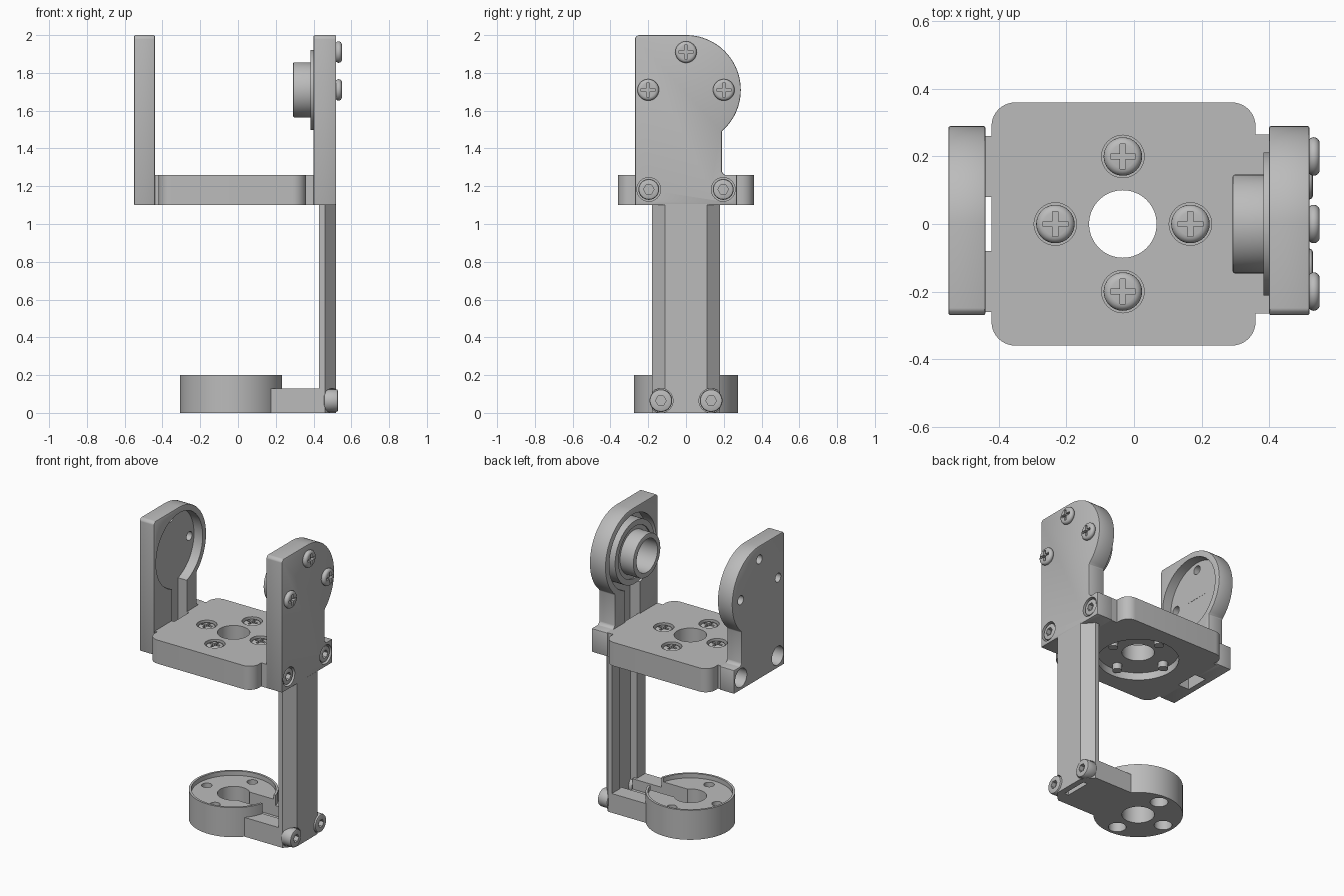
import bpy
import bmesh
from math import cos, sin, pi, radians

cube = bpy.data.objects.get("Cube")
if cube:
    bpy.data.objects.remove(cube, do_unlink=True)

grey = bpy.data.materials.new("plain grey")
grey.use_nodes = True
COL = (0.5, 0.5, 0.5, 1)
grey.diffuse_color = COL
grey.node_tree.nodes["Principled BSDF"].inputs["Base Color"].default_value = COL

CX = -0.033            # shared axis of platform and base ring
MZ = 1.71              # height of the pivot axis
PIVOT_HOLES = [(-0.2, MZ), (0.2, MZ), (0, MZ + 0.2)]
PLATE_SCREWS = [(CX + 0.2, 0), (CX - 0.2, 0), (CX, 0.2), (CX, -0.2)]


# ---- outlines ----
def arc(u, v, r, a0, a1, n):
    return [(u + r * cos(radians(a0 + (a1 - a0) * i / n)),
             v + r * sin(radians(a0 + (a1 - a0) * i / n))) for i in range(n + 1)]


def circle(u, v, r, n=64):
    return arc(u, v, r, 0, 360, n)[:-1]


def rect(u0, u1, v0, v1):
    return [(u0, v0), (u1, v0), (u1, v1), (u0, v1)]


def round_rect(u0, u1, v0, v1, r):
    return (arc(u1 - r, v1 - r, r, 0, 90, 10) + arc(u0 + r, v1 - r, r, 90, 180, 10)
            + arc(u0 + r, v0 + r, r, 180, 270, 10) + arc(u1 - r, v0 + r, r, 270, 360, 10))


def cross(u, v, w, l):
    quarter = [(w, w), (w, l), (-w, l)]
    pts = []
    for k in range(4):
        c, s = round(cos(k * pi / 2)), round(sin(k * pi / 2))
        pts += [(u + c * a - s * b, v + s * a + c * b) for a, b in quarter]
    return pts


# ---- solids ----
def prism(name, pts, axis, a, b):
    """Extrude an outline (yz for axis X, xy for axis Z) from a to b."""
    bm = bmesh.new()
    verts = [bm.verts.new((a, u, v) if axis == "X" else (u, v, a)) for u, v in pts]
    face = bm.faces.new(verts)
    top = bmesh.ops.extrude_face_region(bm, geom=[face])["geom"]
    move = (b - a, 0, 0) if axis == "X" else (0, 0, b - a)
    bmesh.ops.translate(bm, vec=move, verts=[g for g in top if isinstance(g, bmesh.types.BMVert)])
    bmesh.ops.recalc_face_normals(bm, faces=bm.faces)
    me = bpy.data.meshes.new(name)
    bm.to_mesh(me)
    bm.free()
    me.materials.append(grey)
    ob = bpy.data.objects.new(name, me)
    bpy.context.collection.objects.link(ob)
    return ob


def apply_mods(ob):
    bpy.context.view_layer.update()
    dg = bpy.context.evaluated_depsgraph_get()
    me = bpy.data.meshes.new_from_object(ob.evaluated_get(dg))
    ob.modifiers.clear()
    ob.data = me


def bevel(ob, width, segments=2):
    m = ob.modifiers.new("bevel", "BEVEL")
    m.width, m.segments, m.limit_method = width, segments, "ANGLE"
    apply_mods(ob)


def cut(ob, *shapes):
    """Subtract prisms, each given as (outline, axis, a, b)."""
    for shape in shapes:
        tool = prism("cutter", *shape)
        tool.hide_render = True
        m = ob.modifiers.new("cut", "BOOLEAN")
        m.operation, m.solver, m.object = "DIFFERENCE", "EXACT", tool
        apply_mods(ob)
        bpy.data.objects.remove(tool, do_unlink=True)


def pan_screw(name, u, v, axis, a, b, r=0.057):
    head = prism(name, circle(u, v, r, 32), axis, a, b)
    bevel(head, 0.022, 4)
    cut(head, (cross(u, v, 0.008, 0.037), axis, b - 0.022, b + 0.02))


def socket_screw(name, u, v, a, b, r=0.055):
    head = prism(name, circle(u, v, r, 32), "X", a, b)
    bevel(head, 0.01)
    cut(head, (circle(u, v, 0.028, 6), "X", b - 0.03, b + 0.02))


# ---- side arms: rounded uprights with a pivot recess and cable channel ----
ARM = ([(-0.27, 1.1), (0.27, 1.1), (0.27, 1.26), (0.205, 1.26), (0.19, 1.275)]
       + arc(0, MZ, 0.29, -49, 90, 40) + [(-0.255, 2.0), (-0.27, 1.985)])


def side_arm(name, outer, inner):
    s = 1 if outer > inner else -1
    arm = prism(name, ARM, "X", inner, outer)
    bevel(arm, 0.006)
    floor = outer - s * 0.045
    cut(arm, (circle(0, MZ, 0.25), "X", inner - s * 0.05, floor),
        (rect(-0.08, 0.08, 1.05, MZ), "X", inner - s * 0.06, floor + s * 0.001))
    return arm


right_arm = side_arm("bearing_arm", 0.52, 0.40)
left_arm = side_arm("open_arm", -0.55, -0.44)
cut(left_arm, *[(circle(y, z, 0.03, 24), "X", -0.6, -0.4) for y, z in PIVOT_HOLES])
for y in (-0.197, 0.197):
    bore = circle(y, 1.183, 0.063, 32)
    cut(left_arm, (bore, "X", -0.6, -0.47))
    cut(right_arm, (bore, "X", 0.47, 0.6))
    socket_screw("arm_socket_screw", y, 1.183, 0.465, 0.515)
for y, z in PIVOT_HOLES:
    pan_screw("arm_pan_screw", y, z, "X", 0.515, 0.55)

# ---- bearing in the right arm ----
flange = prism("bearing_flange", circle(0, MZ, 0.212), "X", 0.383, 0.48)
cut(flange, (circle(0, MZ, 0.112), "X", 0.3, 0.46),
    (circle(0, MZ, 0.175), "X", 0.3, 0.392))
collar = prism("bearing_collar", circle(0, MZ, 0.146), "X", 0.292, 0.47)
bevel(collar, 0.006)
cut(collar, (circle(0, MZ, 0.112), "X", 0.2, 0.46))

# ---- platform ----
plate = prism("platform", round_rect(-0.422, 0.36, -0.36, 0.36, 0.07), "Z", 1.1, 1.26)
cut(plate, (circle(CX, 0, 0.25), "Z", 1.0, 1.15), (circle(CX, 0, 0.1), "Z", 1.05, 1.4),
    *[(circle(x, y, 0.063, 32), "Z", 1.215, 1.4) for x, y in PLATE_SCREWS])
for x, y in PLATE_SCREWS:
    pan_screw("platform_screw", x, y, "Z", 1.21, 1.255)
    prism("platform_screw_shank", circle(x, y, 0.03, 24), "Z", 1.11, 1.18)
prism("right_neck", rect(0.34, 0.41, -0.265, 0.265), "Z", 1.1, 1.26)
for side in (-1, 1):
    y0, y1 = sorted((side * 0.08, side * 0.26))
    prism("left_neck", rect(-0.45, -0.41, y0, y1), "Z", 1.1, 1.26)

# ---- leg: chamfered channel section ----
half = [(0.52, 0.11), (0.46, 0.18), (0.43, 0.18), (0.43, 0.09), (0.48, 0.09)]
leg = prism("leg", half + [(x, -y) for x, y in reversed(half)], "Z", 0, 1.105)
for y in (-0.133, 0.133):
    cut(leg, (circle(y, 0.065, 0.064, 32), "X", 0.462, 0.6))
    socket_screw("leg_socket_screw", y, 0.065, 0.455, 0.53, 0.06)

# ---- base ring and its connecting arm ----
ring = prism("base_ring", circle(CX, 0, 0.275, 96), "Z", 0, 0.2)
link = prism("base_link", rect(0.175, 0.45, -0.18, 0.18), "Z", 0, 0.13)
channel = (rect(CX, 0.48, -0.07, 0.07), "Z", 0.06, 0.4)
cut(ring, (circle(CX, 0, 0.26, 96), "Z", 0.17, 0.3), (circle(CX, 0, 0.1), "Z", -0.1, 0.3), channel)
cut(link, channel)
for x, y in PLATE_SCREWS[1:]:
    cut(ring, (circle(x, y, 0.033, 24), "Z", -0.1, 0.3), (circle(x, y, 0.055, 32), "Z", -0.1, 0.1))

# ---- smooth curved walls, keep edges crisp ----
bpy.ops.object.select_all(action="DESELECT")
for ob in bpy.context.collection.objects:
    if ob.type == "MESH" and ob.data.materials and ob.data.materials[0] == grey:
        ob.select_set(True)
        bpy.context.view_layer.objects.active = ob
bpy.ops.object.shade_smooth_by_angle(angle=radians(30))
